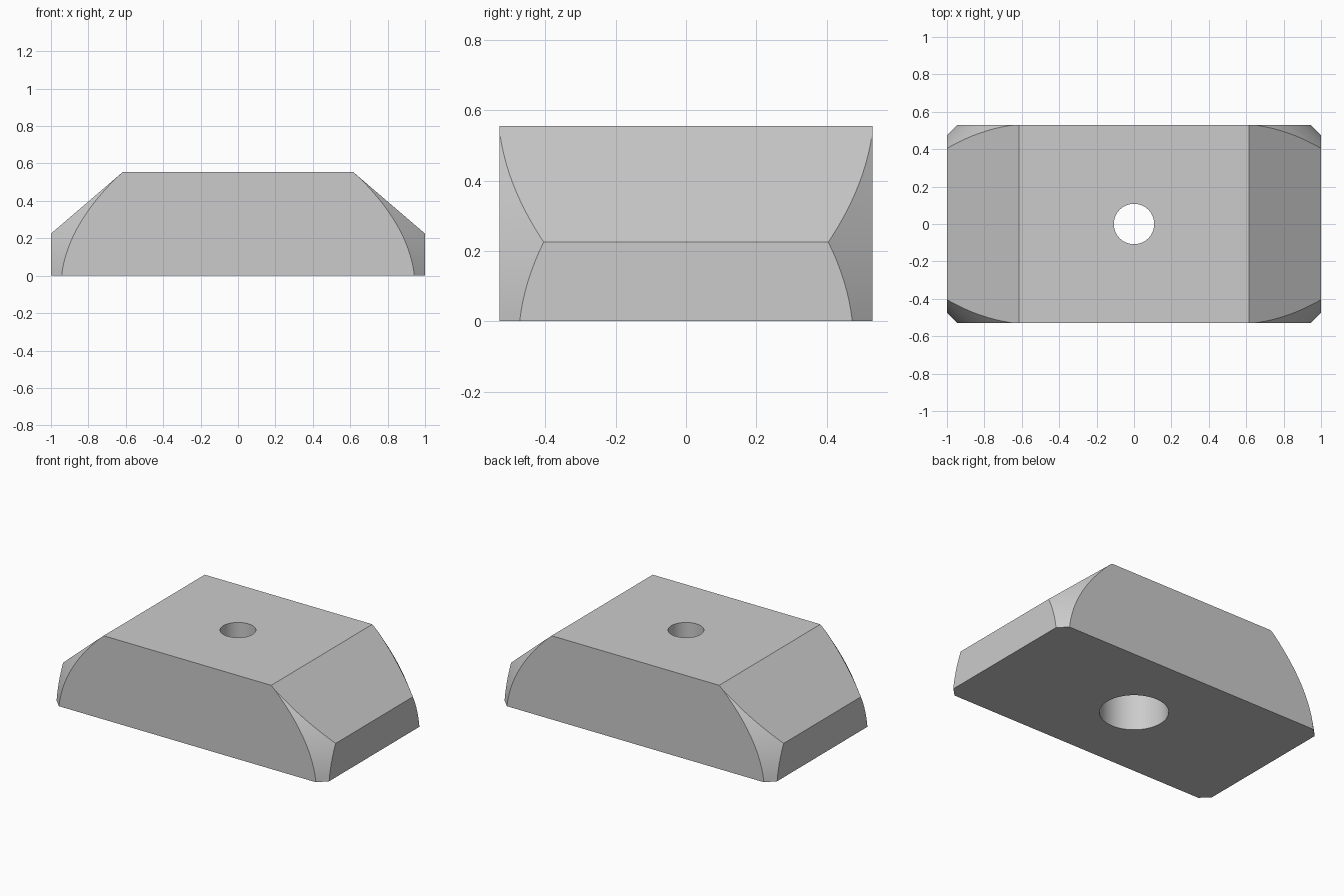
import bpy, bmesh, math

cube = bpy.data.objects.get("Cube")
if cube:
    bpy.data.objects.remove(cube, do_unlink=True)

HALF_W, HALF_D, HEIGHT = 1.0, 0.53, 0.555
SHOULDER, TOP_W = 0.225, 0.615

grey = bpy.data.materials.new("plain_grey")
grey.use_nodes = True
colour = (0.6, 0.6, 0.6, 1.0)
grey.diffuse_color = colour
grey.node_tree.nodes["Principled BSDF"].inputs["Base Color"].default_value = colour


def make_object(name, bm):
    bmesh.ops.recalc_face_normals(bm, faces=bm.faces)
    mesh = bpy.data.meshes.new(name)
    bm.to_mesh(mesh)
    bm.free()
    obj = bpy.data.objects.new(name, mesh)
    bpy.context.collection.objects.link(obj)
    mesh.materials.append(grey)
    return obj


def loft(name, rings):
    """Skin a stack of equal rings and cap both ends."""
    bm = bmesh.new()
    loops = [[bm.verts.new(p) for p in ring] for ring in rings]
    n = len(loops[0])
    for low, high in zip(loops, loops[1:]):
        for i in range(n):
            j = (i + 1) % n
            bm.faces.new((low[i], low[j], high[j], high[i]))
    bm.faces.new(loops[0][::-1])
    bm.faces.new(loops[-1])
    return make_object(name, bm)


def block_ring(z):
    """Octagonal section: sloped ends and curved diagonal corner cuts."""
    t = max(0, (z - SHOULDER) / (HEIGHT - SHOULDER))
    x = HALF_W + (TOP_W - HALF_W) * t
    diagonal = 1.473 - 0.11 * z - 0.86 * z * z
    diagonal = min(diagonal, x + HALF_D - 0.001)
    a, b = (x, diagonal - x), (diagonal - HALF_D, HALF_D)
    corners = [a, b, (-b[0], b[1]), (-a[0], a[1])]
    corners += [(-px, -py) for px, py in corners]
    return [(px, py, z) for px, py in corners]


def circle(radius, z, n=64):
    return [(radius * math.cos(math.tau * i / n),
             radius * math.sin(math.tau * i / n), z) for i in range(n)]


# Block body, with levels meeting at the shoulder
levels = [SHOULDER * i / 8 for i in range(8)]
levels += [SHOULDER + (HEIGHT - SHOULDER) * i / 14 for i in range(15)]
block = loft("clamp_block", [block_ring(z) for z in levels])

# Bolt hole with a wider recess underneath
cutter = loft("bolt_hole_cutter", [circle(0.205, -0.1), circle(0.205, 0.28),
                                   circle(0.108, 0.28), circle(0.108, 0.7)])
cutter.hide_render = True
cutter.hide_set(True)

hole = block.modifiers.new("bolt_hole", "BOOLEAN")
hole.operation = "DIFFERENCE"
hole.solver = "EXACT"
hole.object = cutter

bpy.ops.object.select_all(action="DESELECT")
block.select_set(True)
bpy.context.view_layer.objects.active = block
bpy.ops.object.modifier_apply(modifier=hole.name)
bpy.data.objects.remove(cutter, do_unlink=True)
bpy.ops.object.shade_smooth_by_angle(angle=math.radians(12))
